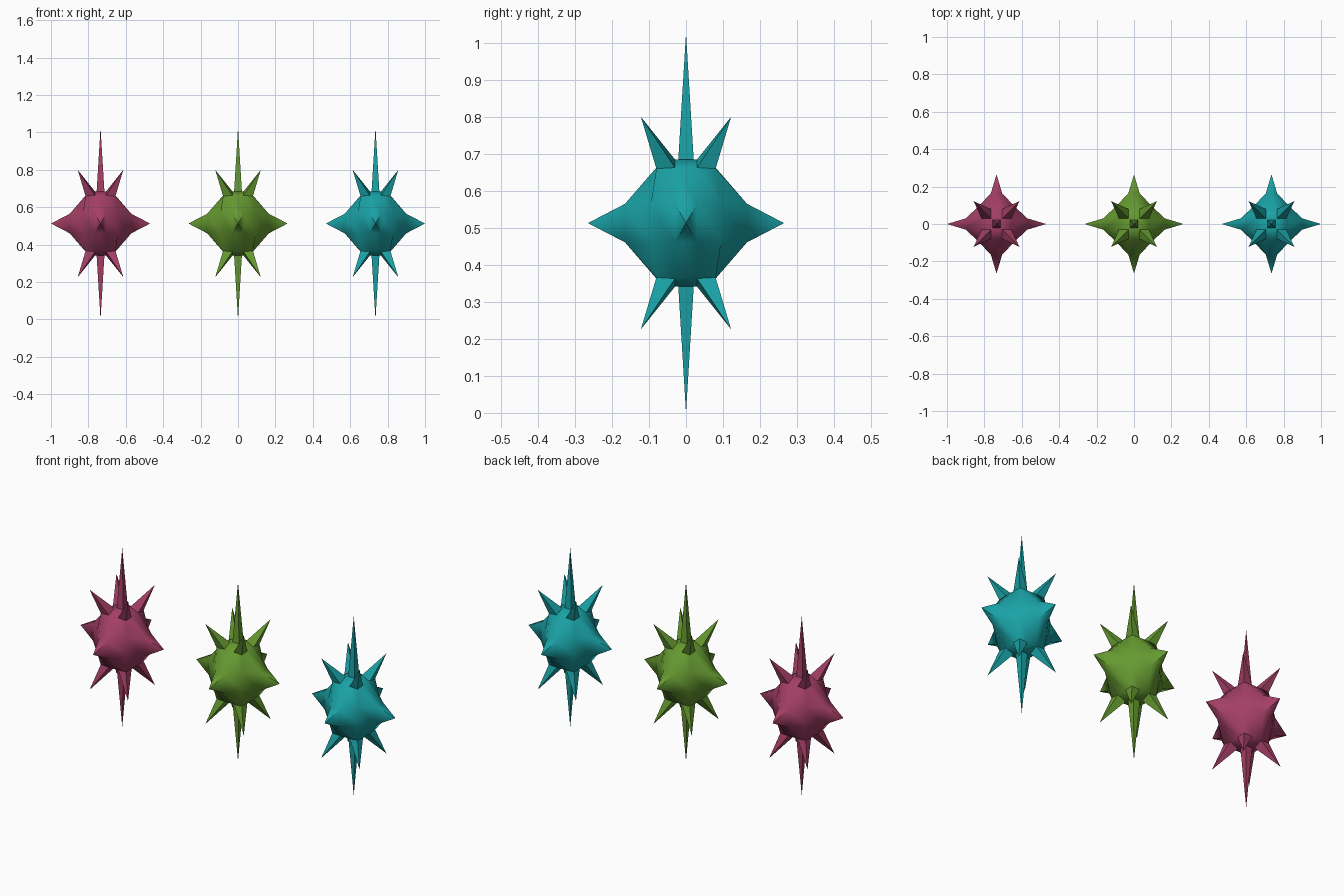
import bpy, bmesh, math
from mathutils import Vector

if "Cube" in bpy.data.objects:
    bpy.data.objects.remove(bpy.data.objects["Cube"])

CENTRE_Z = 0.513

# Body control points by (near/far x, y, z) position on a 3x3-per-side cube
S, L = 0, 1
SHAPE = {
    (S, S, L): (0.030, 0.030, 0.172),   # pole cap
    (S, L, L): (0.030, 0.080, 0.150),   # cap rim
    (L, S, L): (0.080, 0.030, 0.150),
    (L, L, L): (0.080, 0.080, 0.147),   # cap corner
    (S, L, S): (0.030, 0.165, 0.052),   # side spike root
    (L, S, S): (0.165, 0.030, 0.052),
    (L, L, S): (0.095, 0.095, 0.052),   # waist between side spikes
}


def sign(v):
    return 0 if abs(v) < 0.1 else math.copysign(1, v)


def make_star(name, x, colour):
    bm = bmesh.new()
    bmesh.ops.create_cube(bm, size=2)
    bmesh.ops.subdivide_edges(bm, edges=bm.edges[:], cuts=2, use_grid_fill=True)

    # Choose the faces that carry spikes, with the tip position of each
    spikes = []
    for f in bm.faces:
        sx, sy, sz = (sign(c) for c in f.calc_center_median())
        top = abs(f.normal.z) > 0.5
        if top and not sx and not sy:
            spikes.append((f, Vector((0, 0, sz * 0.513)), True))
        elif top and sx and sy:
            spikes.append((f, Vector((sx * 0.122, sy * 0.122, sz * 0.287)), False))
        elif not top and abs(sx) + abs(sy) + abs(sz) == 1:
            spikes.append((f, Vector((sx * 0.265, sy * 0.265, 0)), False))

    # Shape the cube into the rounded body
    for v in bm.verts:
        p = SHAPE[tuple(L if abs(c) > 0.7 else S for c in v.co)]
        v.co = [math.copysign(a, c) for a, c in zip(p, v.co)]
    bm.normal_update()

    # Narrow the pole faces, then pull every spike out
    poles = [f for f, tip, pole in spikes if pole]
    bmesh.ops.inset_individual(bm, faces=poles, thickness=0.013)
    for f, tip, pole in spikes:
        bmesh.ops.poke(bm, faces=[f])["verts"][0].co = tip

    bmesh.ops.recalc_face_normals(bm, faces=bm.faces[:])
    me = bpy.data.meshes.new(name)
    bm.to_mesh(me)
    bm.free()
    ob = bpy.data.objects.new(name, me)
    ob.location = (x, 0, CENTRE_Z)
    bpy.context.collection.objects.link(ob)

    mat = bpy.data.materials.new(name + "_colour")
    mat.diffuse_color = (*colour, 1)
    mat.use_nodes = True
    mat.node_tree.nodes["Principled BSDF"].inputs["Base Color"].default_value = mat.diffuse_color
    me.materials.append(mat)

    bpy.ops.object.select_all(action='DESELECT')
    ob.select_set(True)
    bpy.context.view_layer.objects.active = ob
    bpy.ops.object.shade_smooth_by_angle(angle=math.radians(50))


# Three identical spiked stars in a row
make_star("red_spiked_star", -0.735, (0.37, 0.05, 0.13))
make_star("green_spiked_star", 0, (0.13, 0.32, 0.03))
make_star("teal_spiked_star", 0.735, (0.01, 0.36, 0.38))
